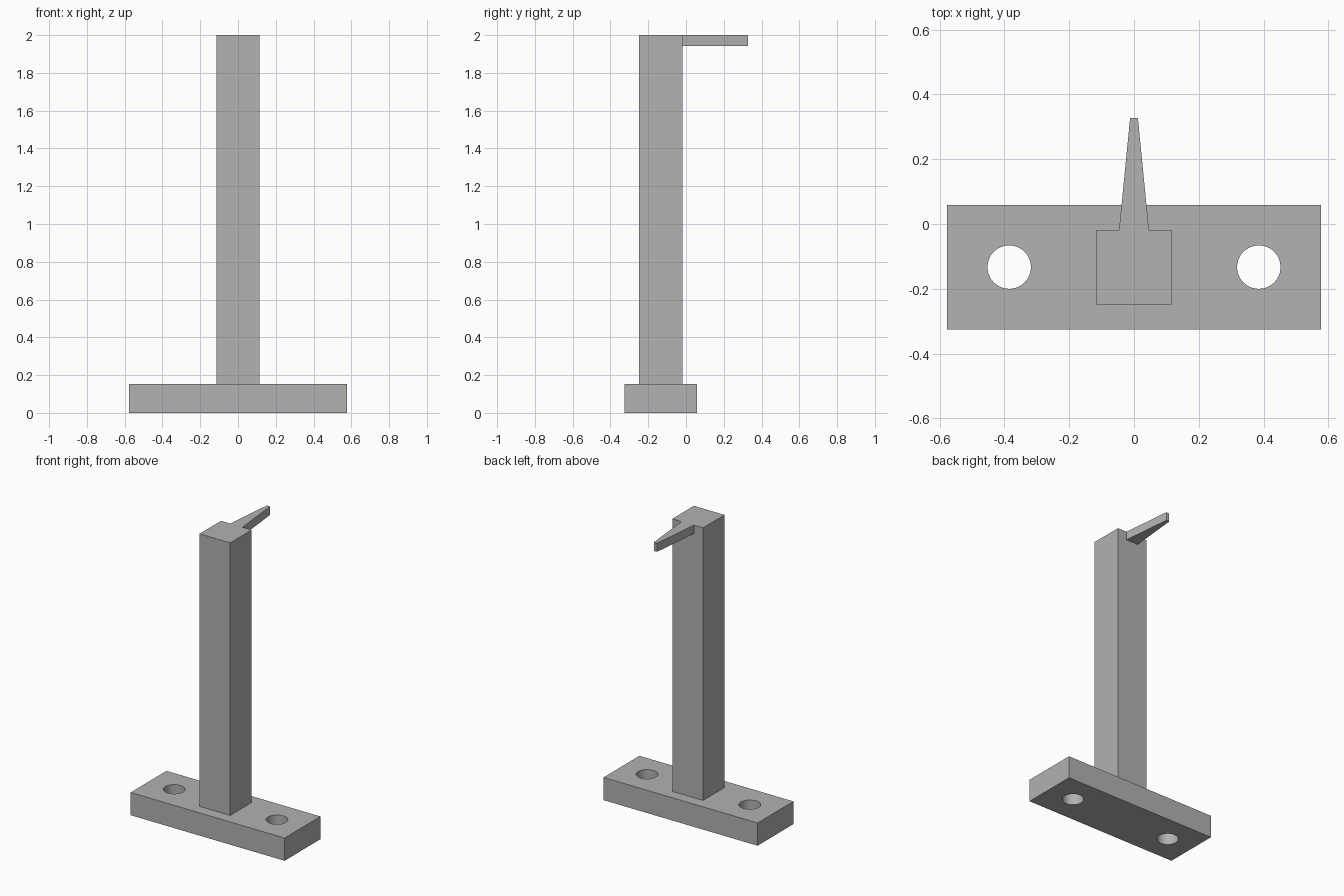
import bpy
import bmesh
from math import radians

default = bpy.data.objects.get("Cube")
if default:
    bpy.data.objects.remove(default, do_unlink=True)

# Single matte grey
grey = bpy.data.materials.new("plain grey")
grey.use_nodes = True
colour = (0.445, 0.445, 0.445, 1)
grey.diffuse_color = colour
grey.node_tree.nodes["Principled BSDF"].inputs["Base Color"].default_value = colour


def extrude_outline(name, outline, bottom, top):
    """Make a solid by raising a flat xy outline from bottom to top."""
    bm = bmesh.new()
    face = bm.faces.new([bm.verts.new((x, y, bottom)) for x, y in outline])
    raised = bmesh.ops.extrude_face_region(bm, geom=[face])["geom"]
    verts = [v for v in raised if isinstance(v, bmesh.types.BMVert)]
    bmesh.ops.translate(bm, vec=(0, 0, top - bottom), verts=verts)
    bmesh.ops.recalc_face_normals(bm, faces=bm.faces)
    mesh = bpy.data.meshes.new(name)
    bm.to_mesh(mesh)
    bm.free()
    mesh.materials.append(grey)
    obj = bpy.data.objects.new(name, mesh)
    bpy.context.collection.objects.link(obj)
    return obj


def tapered(front_half, back_half, front, back):
    return [(-front_half, front), (front_half, front),
            (back_half, back), (-back_half, back)]


BASE_TOP, TOP = 0.154, 2.0
COLUMN_BACK = -0.018

# Base plate, square column and tapering pointer
base = extrude_outline("base_plate", tapered(0.577, 0.577, -0.325, 0.058), 0, BASE_TOP)
extrude_outline("column", tapered(0.115, 0.115, -0.248, COLUMN_BACK), BASE_TOP, TOP)
extrude_outline("pointer", tapered(0.046, 0.012, COLUMN_BACK, 0.327), 1.942, TOP)

# Bolt holes through the base plate
for side in (-1, 1):
    bpy.ops.mesh.primitive_cylinder_add(
        vertices=48, radius=0.067, depth=0.4, location=(side * 0.385, -0.133, 0.077))
    cutter = bpy.context.object
    cutter.name = "hole_cutter"
    cutter.hide_render = True
    cutter.data.materials.append(grey)
    hole = base.modifiers.new("bolt_hole", "BOOLEAN")
    hole.operation = "DIFFERENCE"
    hole.solver = "EXACT"
    hole.object = cutter
    bpy.context.view_layer.objects.active = base
    bpy.ops.object.modifier_apply(modifier=hole.name)
    bpy.data.objects.remove(cutter, do_unlink=True)

# Smooth hole walls, sharp edges elsewhere
bpy.ops.object.select_all(action="DESELECT")
base.select_set(True)
bpy.context.view_layer.objects.active = base
bpy.ops.object.shade_smooth_by_angle(angle=radians(30))
